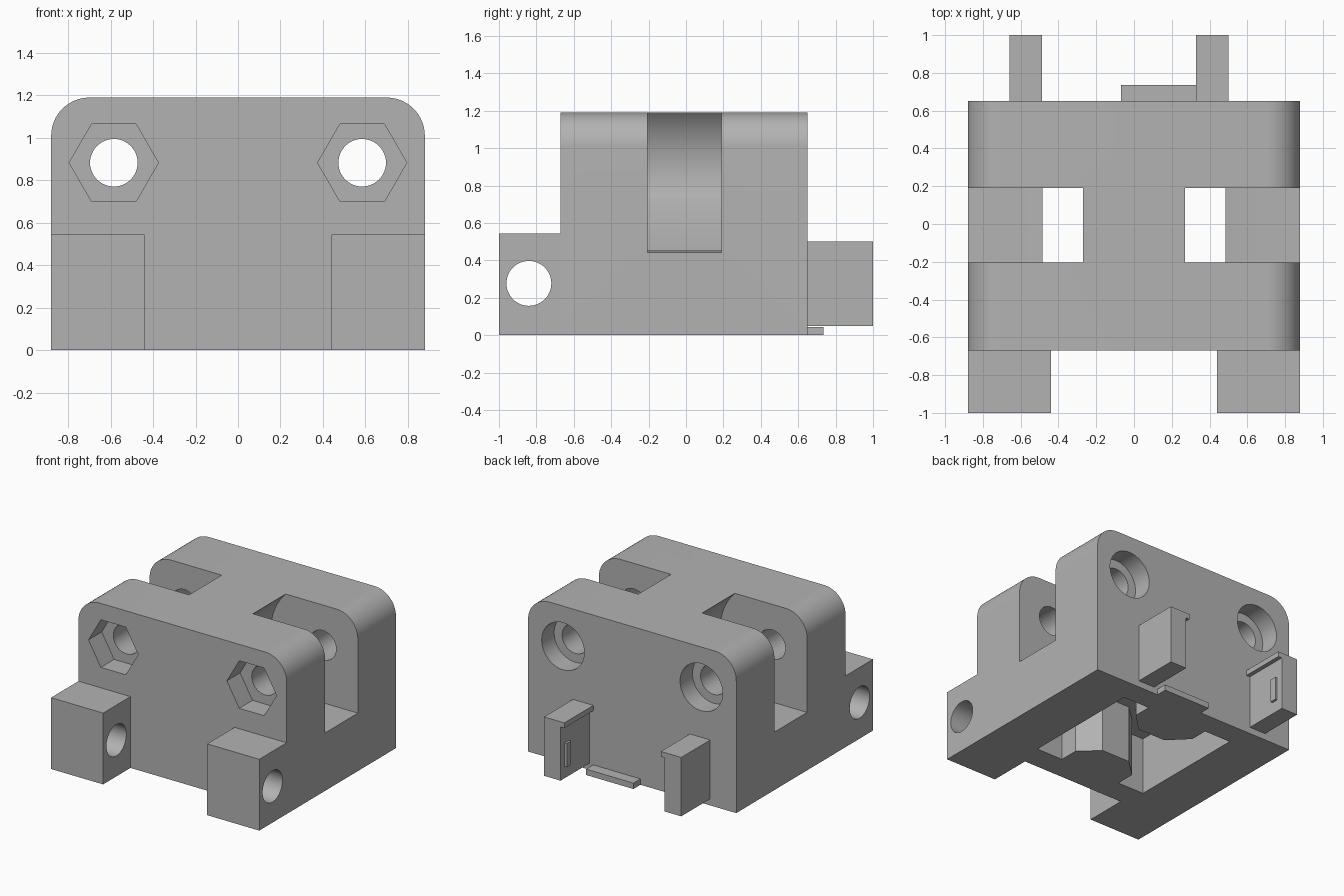
import bpy
import bmesh
from math import cos, sin, radians
from mathutils import Vector

old = bpy.data.objects.get("Cube")
if old:
    bpy.data.objects.remove(old, do_unlink=True)

grey = bpy.data.materials.new("plain_grey")
grey.use_nodes = True
grey.diffuse_color = (0.45, 0.45, 0.45, 1)
grey.node_tree.nodes["Principled BSDF"].inputs["Base Color"].default_value = (0.45, 0.45, 0.45, 1)


def prism(name, profile, axis, start, end):
    """Extrude a 2D profile along an axis; the profile uses the other two axes in order."""
    place = {"X": lambda u, v, w: (w, u, v),
             "Y": lambda u, v, w: (u, w, v),
             "Z": lambda u, v, w: (u, v, w)}[axis]
    bm = bmesh.new()
    face = bm.faces.new([bm.verts.new(place(u, v, start)) for u, v in profile])
    moved = bmesh.ops.extrude_face_region(bm, geom=[face])["geom"]
    verts = [g for g in moved if isinstance(g, bmesh.types.BMVert)]
    bmesh.ops.translate(bm, verts=verts, vec=Vector(place(0, 0, end - start)))
    bmesh.ops.recalc_face_normals(bm, faces=bm.faces)
    mesh = bpy.data.meshes.new(name)
    bm.to_mesh(mesh)
    bm.free()
    mesh.materials.append(grey)
    obj = bpy.data.objects.new(name, mesh)
    bpy.context.collection.objects.link(obj)
    return obj


def box(name, x, y, z):
    return prism(name, [(x[0], y[0]), (x[1], y[0]), (x[1], y[1]), (x[0], y[1])], "Z", *z)


def arc(cx, cy, r, a, b, steps):
    angles = [radians(a + (b - a) * i / steps) for i in range(steps + 1)]
    return [(cx + r * cos(t), cy + r * sin(t)) for t in angles]


def circle(cx, cy, r, sides=48):
    return arc(cx, cy, r, 0, 360, sides)[:-1]


def apply_boolean(obj, other, operation):
    mod = obj.modifiers.new("join", "BOOLEAN")
    mod.operation = operation
    mod.solver = "EXACT"
    mod.object = other
    bpy.context.view_layer.objects.active = obj
    bpy.ops.object.modifier_apply(modifier=mod.name)
    bpy.data.objects.remove(other, do_unlink=True)


def cut(obj, cutter):
    apply_boolean(obj, cutter, "DIFFERENCE")


FRONT, BACK, SIDE, TOP = -0.67, 0.65, 0.88, 1.19
BOLT_X, BOLT_Z = 0.585, 0.883

# Main block with rounded upper corners
outline = [(-SIDE, 0), (SIDE, 0)]
outline += arc(SIDE - 0.18, TOP - 0.18, 0.18, 0, 90, 16)
outline += arc(-SIDE + 0.18, TOP - 0.18, 0.18, 90, 180, 16)
body = prism("main_block", outline, "Y", FRONT, BACK)

# Underside pocket, narrowed by tapered columns at front and back
half = [(0.485, -0.48), (0.485, 0.47), (0.26, 0.47), (0.26, 0.33), (0.12, 0.19)]
near = [(0.12, -0.2), (0.26, -0.33), (0.26, -0.48)]
right = half + [(-u, v) for u, v in reversed(half)]
left = [(-u, v) for u, v in reversed(near)]
cut(body, prism("pocket_cutter", right + left + near, "Z", -0.1, 0.442))

for s in (-1, 1):
    # Wheel slot, open to the side and top
    slot = arc(BOLT_X, BOLT_Z, 0.44, 203, 90, 24)
    slot += [(1, 1.323), (1, 0.443), (BOLT_X, 0.443), (0.485, 0.453), (0.485, 0.4), (slot[0][0], 0.4)]
    cut(body, prism("slot_cutter", [(s * u, v) for u, v in slot], "Y", -0.205, 0.19))
    # Bolt hole, hexagonal nut seat and round head seat
    for name, r, sides, y0, y1 in (("bolt_cutter", 0.112, 48, -0.9, 0.9),
                                   ("nut_cutter", 0.21, 6, -0.9, FRONT + 0.16),
                                   ("head_cutter", 0.18, 48, BACK - 0.15, 0.9)):
        cut(body, prism(name, circle(s * BOLT_X, BOLT_Z, r, sides), "Y", y0, y1))

# Front hinge lugs with a cross hole
for name, x in (("right_front_lug", (-SIDE, -0.44)), ("left_front_lug", (0.44, SIDE))):
    lug = box(name, x, (-1, FRONT), (0, 0.545))
    cut(lug, prism("hinge_cutter", circle(-0.84, 0.277, 0.12), "X", x[0] - 0.1, x[1] + 0.1))

# Rear clips: upright plate, top lip and small rib, facing each other
for name, outer, s in (("left", 0.5, -1), ("right", -0.66, 1)):
    def span(a, b):
        return sorted((outer + s * a, outer + s * b))
    box(name + "_clip_plate", span(0, 0.14), (BACK, 1), (0.05, 0.46))
    box(name + "_clip_lip", span(0, 0.172), (BACK, 1), (0.46, 0.5))
    box(name + "_clip_rib", span(0.14, 0.158), (0.9, 0.95), (0.14, 0.32))

# Thin ledge at the rear foot
box("rear_ledge", (-0.07, 0.33), (BACK, 0.735), (0, 0.045))

# Smooth the round walls and keep the edges crisp
bpy.ops.object.select_all(action="DESELECT")
for obj in bpy.context.collection.objects:
    if obj.type == "MESH" and grey.name in obj.data.materials:
        obj.select_set(True)
        bpy.context.view_layer.objects.active = obj
bpy.ops.object.shade_smooth_by_angle(angle=radians(25))
